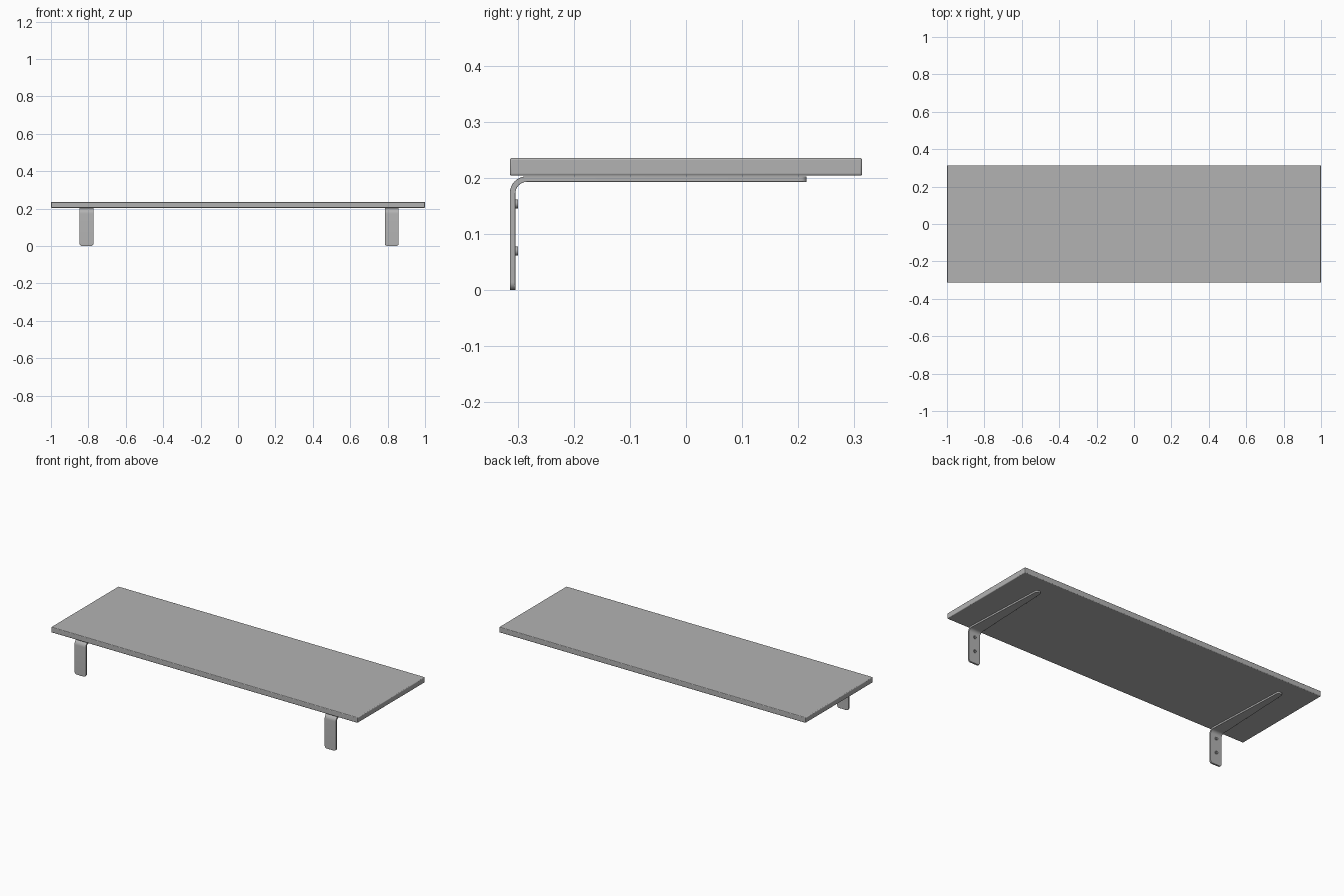
import bpy, bmesh
from math import sin, cos, pi, radians
from mathutils import Matrix

if "Cube" in bpy.data.objects:
    bpy.data.objects.remove(bpy.data.objects["Cube"])

grey = bpy.data.materials.new("satin grey")
grey.use_nodes = True
grey.diffuse_color = (0.45, 0.45, 0.45, 1)
grey.node_tree.nodes["Principled BSDF"].inputs["Base Color"].default_value = grey.diffuse_color

FRONT, TOP, THICK, BEND = -0.314, 0.203, 0.010, 0.03
HALF, TIP_HALF, ARM_END = 0.037, 0.016, 0.215


def finish(bm, name, bevel=0, segments=2):
    """Turn a bmesh into a smooth-shaded grey object."""
    bmesh.ops.recalc_face_normals(bm, faces=bm.faces)
    mesh = bpy.data.meshes.new(name)
    bm.to_mesh(mesh)
    bm.free()
    mesh.materials.append(grey)
    obj = bpy.data.objects.new(name, mesh)
    bpy.context.collection.objects.link(obj)
    if bevel:
        mod = obj.modifiers.new("soft edges", "BEVEL")
        mod.width, mod.segments = bevel, segments
        mod.limit_method, mod.angle_limit = "ANGLE", radians(50)
    bpy.ops.object.select_all(action="DESELECT")
    obj.select_set(True)
    bpy.context.view_layer.objects.active = obj
    bpy.ops.object.shade_smooth_by_angle(angle=radians(35))
    return obj


def bracket_stations():
    """Outer path point, inward normal and half width along the bent strip."""
    out = []
    r = 0.014
    # rounded lower end of the leg
    for i in range(6):
        a = i / 5 * pi / 2
        out.append(((FRONT, r * (1 - cos(a))), (1, 0), HALF - r * (1 - sin(a))))
    # quarter-circle bend
    for i in range(9):
        a = i / 8 * pi / 2
        point = (FRONT + BEND * (1 - cos(a)), TOP - BEND * (1 - sin(a)))
        out.append((point, (cos(a), -sin(a)), HALF))
    # tapered arm with a rounded tip
    r = 0.010
    for i in range(6):
        a = i / 5 * pi / 2
        point = (ARM_END - r * (1 - sin(a)), TOP)
        out.append((point, (0, -1), TIP_HALF - r * (1 - cos(a))))
    return out


def bracket(name, x):
    bm = bmesh.new()
    rings = []
    for (y, z), (ny, nz), half in bracket_stations():
        corners = [(-half, 0), (half, 0), (half, THICK), (-half, THICK)]
        rings.append([bm.verts.new((x + dx, y + ny * t, z + nz * t)) for dx, t in corners])
    for a, b in zip(rings, rings[1:]):
        for k in range(4):
            j = (k + 1) % 4
            bm.faces.new((a[k], a[j], b[j], b[k]))
    bm.faces.new(rings[0])
    bm.faces.new(rings[-1])
    finish(bm, name, 0.0015)


def screw(name, x, z):
    """Low round head with a sunken socket, facing backwards."""
    bm = bmesh.new()
    depth = 0.007
    place = Matrix.Translation((x, FRONT + THICK + 0.0015, z)) @ Matrix.Rotation(-pi / 2, 4, "X")
    bmesh.ops.create_cone(bm, cap_ends=True, segments=24, radius1=0.008,
                          radius2=0.008, depth=depth, matrix=place)
    bm.faces.ensure_lookup_table()
    cap = max(bm.faces, key=lambda f: f.calc_center_median().y)
    bmesh.ops.inset_individual(bm, faces=[cap], thickness=0.004)
    bmesh.ops.translate(bm, verts=cap.verts, vec=(0, -0.003, 0))
    finish(bm, name)


# Shelf board
bm = bmesh.new()
bmesh.ops.create_cube(bm, size=1, matrix=Matrix.Translation((0, 0, 0.22))
                      @ Matrix.Diagonal((2, 0.628, 0.032, 1)))
finish(bm, "shelf_board", 0.004, 3)

# Brackets with their screws
for side, x in (("left", 0.822), ("right", -0.81)):
    bracket(f"{side}_bracket", x)
    for place, z in (("upper", 0.154), ("lower", 0.07)):
        screw(f"{side}_{place}_screw", x, z)
